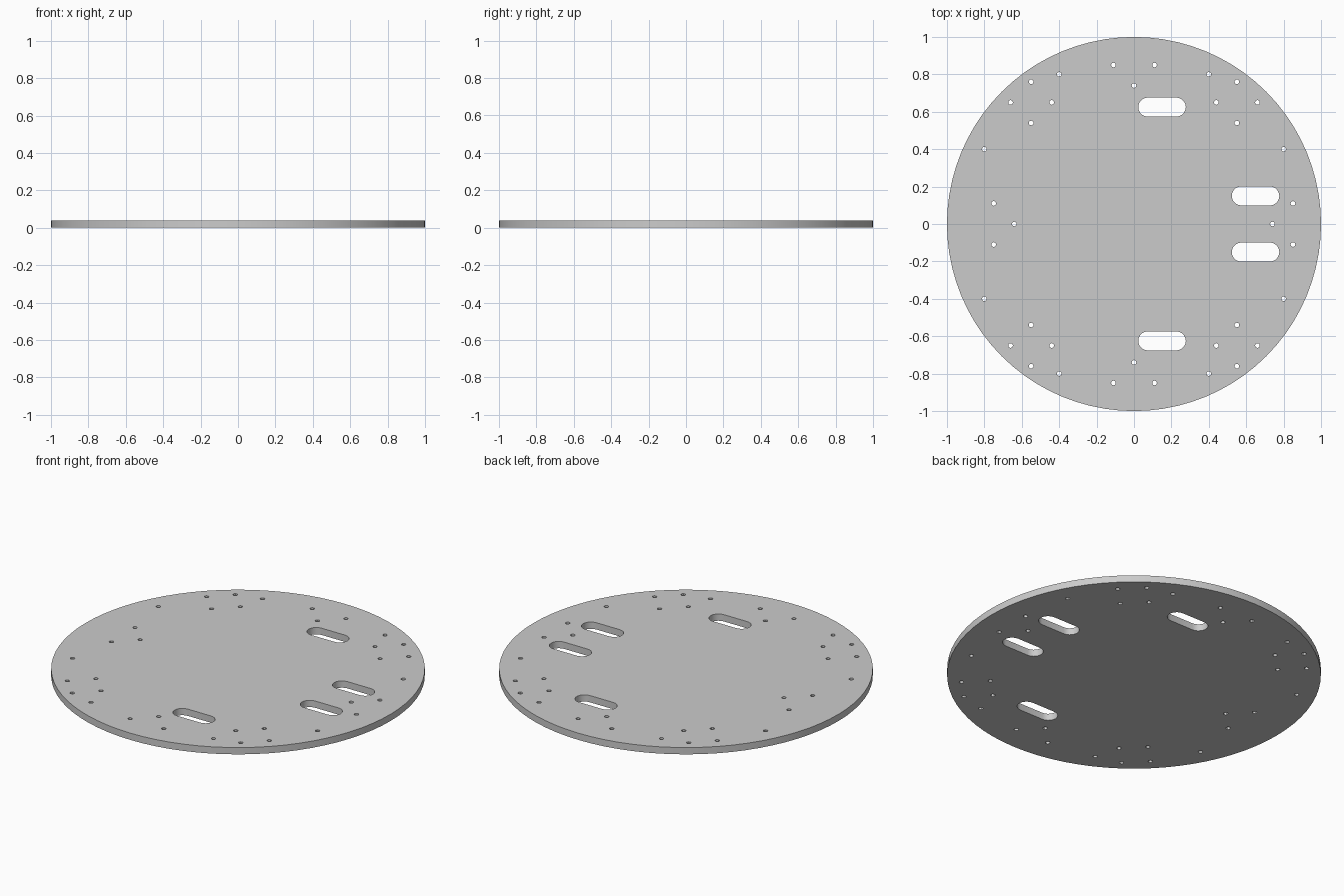
import bpy, bmesh
from math import cos, sin, pi

if "Cube" in bpy.data.objects:
    bpy.data.objects.remove(bpy.data.objects["Cube"])

THICK = 0.04

curve = bpy.data.curves.new("plate_profile", "CURVE")
curve.dimensions = "2D"
curve.fill_mode = "BOTH"
curve.extrude = THICK / 2


def outline(points):
    s = curve.splines.new("POLY")
    s.points.add(len(points) - 1)
    for p, (x, y) in zip(s.points, points):
        p.co = (x, y, 0, 1)
    s.use_cyclic_u = True


def circle(x, y, r, n):
    outline([(x + r * cos(2 * pi * i / n), y + r * sin(2 * pi * i / n)) for i in range(n)])


def slot(x, y, half=0.127, r=0.051, n=10):
    pts = []
    for side, start in ((1, -pi / 2), (-1, pi / 2)):
        for i in range(n + 1):
            a = start + pi * i / n
            pts.append((x + side * (half - r) + r * cos(a), y + r * sin(a)))
    outline(pts)


# Round plate rim
circle(0, 0, 1.0, 80)

# Wiring slots, mirrored front to back
for sy in (1, -1):
    slot(0.15, sy * 0.625)
    slot(0.65, sy * 0.15)

# Screw holes mirrored in both directions
R, N = 0.0125, 12
for sy in (1, -1):
    for sx in (1, -1):
        for x, y in ((0.11, 0.85), (0.4, 0.8), (0.8, 0.4), (0.55, 0.76),
                     (0.66, 0.65), (0.44, 0.65), (0.55, 0.54)):
            circle(sx * x, sy * y, R, N)
    circle(0, sy * 0.74, R, N)
    circle(0.85, sy * 0.11, R, N)
    circle(-0.75, sy * 0.11, R, N)
circle(0.74, 0, R, N)
circle(-0.64, 0, R, N)

# Turn the profile into a solid mesh standing on z = 0
plate = bpy.data.objects.new("round_base_plate", curve)
bpy.context.collection.objects.link(plate)
bpy.context.view_layer.objects.active = plate
plate.select_set(True)
bpy.ops.object.convert(target="MESH")
plate = bpy.context.object
plate.name = "round_base_plate"

bm = bmesh.new()
bm.from_mesh(plate.data)
bmesh.ops.remove_doubles(bm, verts=bm.verts, dist=0.0001)
bmesh.ops.translate(bm, verts=bm.verts, vec=(0, 0, THICK / 2))
bmesh.ops.recalc_face_normals(bm, faces=bm.faces)
bm.to_mesh(plate.data)
bm.free()

# Single light grey colour
grey = bpy.data.materials.new("light_grey")
grey.diffuse_color = (0.6, 0.6, 0.6, 1)
grey.use_nodes = True
grey.node_tree.nodes["Principled BSDF"].inputs["Base Color"].default_value = grey.diffuse_color
plate.data.materials.clear()
plate.data.materials.append(grey)
bpy.ops.object.shade_smooth_by_angle(angle=pi / 6)
